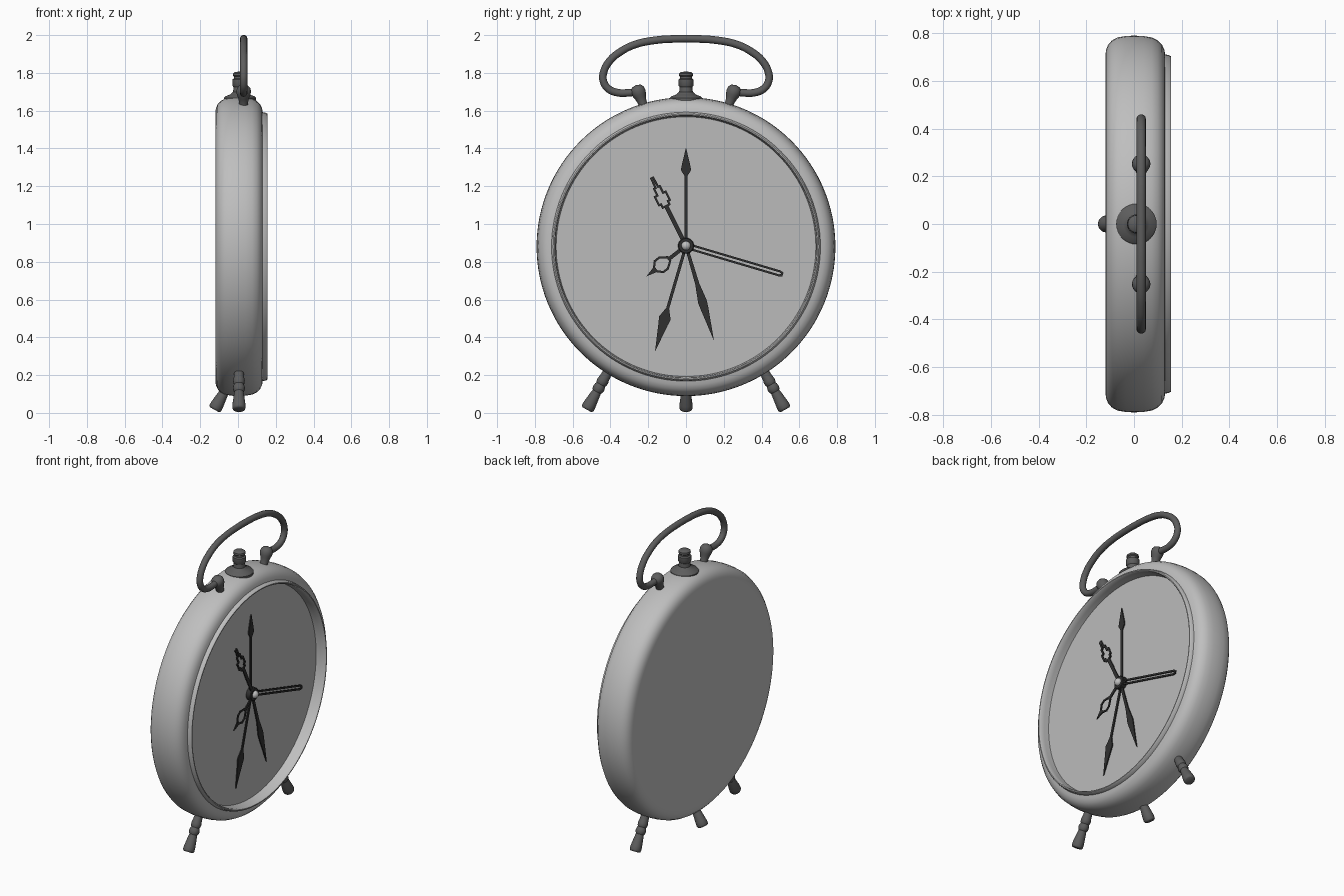
import bpy, bmesh, math
from mathutils import Vector

if "Cube" in bpy.data.objects:
    bpy.data.objects.remove(bpy.data.objects["Cube"])

CZ = 0.88          # height of the clock centre
DIAL_X = 0.088     # plane of the dial


def material(name, v):
    m = bpy.data.materials.new(name)
    m.diffuse_color = (v, v, v, 1)
    m.use_nodes = True
    m.node_tree.nodes["Principled BSDF"].inputs["Base Color"].default_value = m.diffuse_color
    return m


CASE = material("light grey case", 0.52)
DIAL = material("light grey dial", 0.5)
METAL = material("dark grey metal", 0.11)
BLACK = material("near black", 0.03)


def finish(bm, name, mat, smooth=True):
    bmesh.ops.remove_doubles(bm, verts=bm.verts, dist=1e-6)
    bmesh.ops.recalc_face_normals(bm, faces=bm.faces)
    me = bpy.data.meshes.new(name)
    bm.to_mesh(me)
    bm.free()
    ob = bpy.data.objects.new(name, me)
    bpy.context.collection.objects.link(ob)
    me.materials.append(mat)
    if smooth:
        smooth_it(ob)
    return ob


def smooth_it(ob):
    bpy.ops.object.select_all(action='DESELECT')
    ob.select_set(True)
    bpy.context.view_layer.objects.active = ob
    bpy.ops.object.shade_smooth_by_angle(angle=math.radians(40))


def lathe(name, mat, origin, axis, profile, n=32):
    """Revolve (distance along axis, radius) points around an axis."""
    bm = bmesh.new()
    origin, axis = Vector(origin), Vector(axis).normalized()
    a = axis.orthogonal().normalized()
    b = axis.cross(a)
    rings = []
    for t, r in profile:
        c = origin + axis * t
        if r == 0:
            rings.append([bm.verts.new(c)] * n)
        else:
            rings.append([bm.verts.new(c + (a * math.cos(k * math.tau / n) + b * math.sin(k * math.tau / n)) * r)
                          for k in range(n)])
    for p, q in zip(rings, rings[1:]):
        for k in range(n):
            j = (k + 1) % n
            vs = list(dict.fromkeys((p[k], p[j], q[j], q[k])))
            if len(vs) > 2:
                bm.faces.new(vs)
    return finish(bm, name, mat)


# case: flat back, rounded drum, raised front lip and inner wall
lathe("case", CASE, (0, 0, CZ), (1, 0, 0), [
    (-0.12, 0), (-0.12, 0.71), (-0.117, 0.732), (-0.108, 0.754), (-0.092, 0.771), (-0.07, 0.783),
    (-0.035, 0.789), (0, 0.791), (0.04, 0.789), (0.075, 0.783), (0.1, 0.771), (0.117, 0.754),
    (0.127, 0.733), (0.131, 0.712), (0.15, 0.708), (0.156, 0.703), (0.156, 0.697),
    (0.149, 0.692), (0.12, 0.69), (DIAL_X - 0.004, 0.687)], 128)

# dial
lathe("dial", DIAL, (0, 0, CZ), (1, 0, 0), [(DIAL_X, 0), (DIAL_X, 0.689)], 128)

# legs: two at the sides, one at the back
LEG = [(0, 0), (0, 0.026), (0.004, 0.032), (0.012, 0.035), (0.035, 0.034), (0.09, 0.027), (0.108, 0.024),
       (0.116, 0.029), (0.13, 0.032), (0.144, 0.029), (0.152, 0.025), (0.16, 0.029), (0.175, 0.031),
       (0.19, 0.028), (0.26, 0.022), (0.26, 0)]
for s, side in ((1, "right"), (-1, "left")):
    lathe(side + "_leg", METAL, (0.005, s * 0.525, 0.017), (0, -s * 0.485, 0.874), LEG)
lathe("back_leg", METAL, (-0.125, 0, 0.017), (0.485, 0, 0.874), LEG)

# alarm button with flange on top
lathe("alarm_button", METAL, (0.01, 0, 0), (0, 0, 1), [
    (1.65, 0), (1.65, 0.085), (1.668, 0.085), (1.676, 0.078), (1.684, 0.055), (1.692, 0.044), (1.70, 0.036),
    (1.725, 0.034), (1.733, 0.04), (1.765, 0.04), (1.771, 0.032), (1.78, 0.032), (1.785, 0.037),
    (1.797, 0.036), (1.804, 0.027), (1.808, 0)])

# carrying handle
half = [(0.25, 1.702), (0.31, 1.694), (0.365, 1.696), (0.41, 1.715), (0.437, 1.755), (0.437, 1.80),
        (0.405, 1.862), (0.35, 1.91), (0.27, 1.95), (0.16, 1.973), (0.06, 1.98)]
path = half + [(-y, z) for y, z in reversed(half)]
cu = bpy.data.curves.new("handle", 'CURVE')
cu.dimensions = '3D'
cu.bevel_depth = 0.02
cu.bevel_resolution = 4
cu.use_fill_caps = True
sp = cu.splines.new('BEZIER')
sp.bezier_points.add(len(path) - 1)
for p, (y, z) in zip(sp.bezier_points, path):
    p.co = (0.03, y, z)
    p.handle_left_type = p.handle_right_type = 'AUTO'
sp.resolution_u = 6
handle = bpy.data.objects.new("handle", cu)
bpy.context.collection.objects.link(handle)
cu.materials.append(METAL)
bpy.ops.object.select_all(action='DESELECT')
handle.select_set(True)
bpy.context.view_layer.objects.active = handle
bpy.ops.object.convert(target='MESH')
smooth_it(bpy.context.view_layer.objects.active)

# handle posts: tapered stem with a ball head
for s, side in ((1, "right"), (-1, "left")):
    lathe(side + "_handle_post", METAL, (0.03, s * 0.215, 1.60), (0, s * 0.35, 0.94), [
        (0, 0), (0, 0.024), (0.05, 0.024), (0.075, 0.03), (0.09, 0.036), (0.108, 0.039), (0.124, 0.036),
        (0.138, 0.025), (0.145, 0)], 24)


def hand(name, target, x, shapes):
    """Flat plates in (along, across) coordinates, pointing to target (y, z)."""
    d = Vector(target).normalized()
    bm = bmesh.new()
    for pts in shapes:
        vs = [bm.verts.new((x, u * d.x - v * d.y, CZ + 0.005 + u * d.y + v * d.x)) for u, v in pts]
        f = bm.faces.new(vs)
        ext = bmesh.ops.extrude_face_region(bm, geom=[f])
        for e in ext['geom']:
            if isinstance(e, bmesh.types.BMVert):
                e.co.x += 0.007
    return finish(bm, name, BLACK, False)


def mirrored(prof):
    return prof + [(u, -v) for u, v in reversed(prof) if v]


def outline(prof, w=0.0055):
    """Bars following a closed mirrored outline."""
    pts = [Vector(p) for p in mirrored(prof)]
    bars = []
    for a, b in zip(pts, pts[1:] + pts[:1]):
        d = (b - a).normalized() * w * 0.8
        n = Vector((-d.y, d.x)).normalized() * w
        bars.append([tuple(q) for q in (a - d - n, b + d - n, b + d + n, a - d + n)])
    return bars


def spear(base, wide, width, tip, shaft=0.008):
    return [mirrored([(0, shaft), (base, shaft), (wide, width), (wide + 0.03, width * 0.8), (tip, 0)])]


def shaft(end, w):
    return [mirrored([(0, w), (end, w)])]


# six decorative hands stacked in front of the dial
hands = [
    ("up_spear_hand", (0, 98), spear(0.37, 0.40, 0.027, 0.52)),
    ("long_spear_hand", (-31, -106), spear(0.345, 0.40, 0.032, 0.585)),
    ("leaf_hand", (28, -95), [mirrored([(0, 0.008), (0.21, 0.011), (0.31, 0.024), (0.345, 0.021), (0.525, 0)])]),
    ("slotted_hand", (98, -29), outline([(0, 0.011), (0.515, 0.011), (0.53, 0.006)])),
    ("stepped_hand", (-34, 68), shaft(0.24, 0.011) + outline(
        [(0.235, 0.02), (0.255, 0.02), (0.255, 0.032), (0.305, 0.032), (0.305, 0.017), (0.345, 0.017),
         (0.345, 0.007), (0.40, 0.006)])),
    ("diamond_hand", (-40, -31), shaft(0.115, 0.01) + outline(
        [(0.115, 0.012), (0.15, 0.037), (0.18, 0.037), (0.205, 0.012)]) + [[(0.2, 0.017), (0.265, 0), (0.2, -0.017)]]),
]
for i, (name, target, shapes) in enumerate(hands):
    hand(name, target, DIAL_X + 0.003 + i * 0.004, shapes)

# centre hub and polished pin
lathe("hub", BLACK, (DIAL_X, 0, CZ + 0.005), (1, 0, 0), [(0, 0.042), (0.03, 0.042), (0.034, 0.038), (0.034, 0)])
lathe("centre_pin", CASE, (DIAL_X, 0, CZ + 0.005), (1, 0, 0),
      [(0.03, 0.024), (0.042, 0.024), (0.051, 0.018), (0.056, 0.009), (0.058, 0)], 24)
